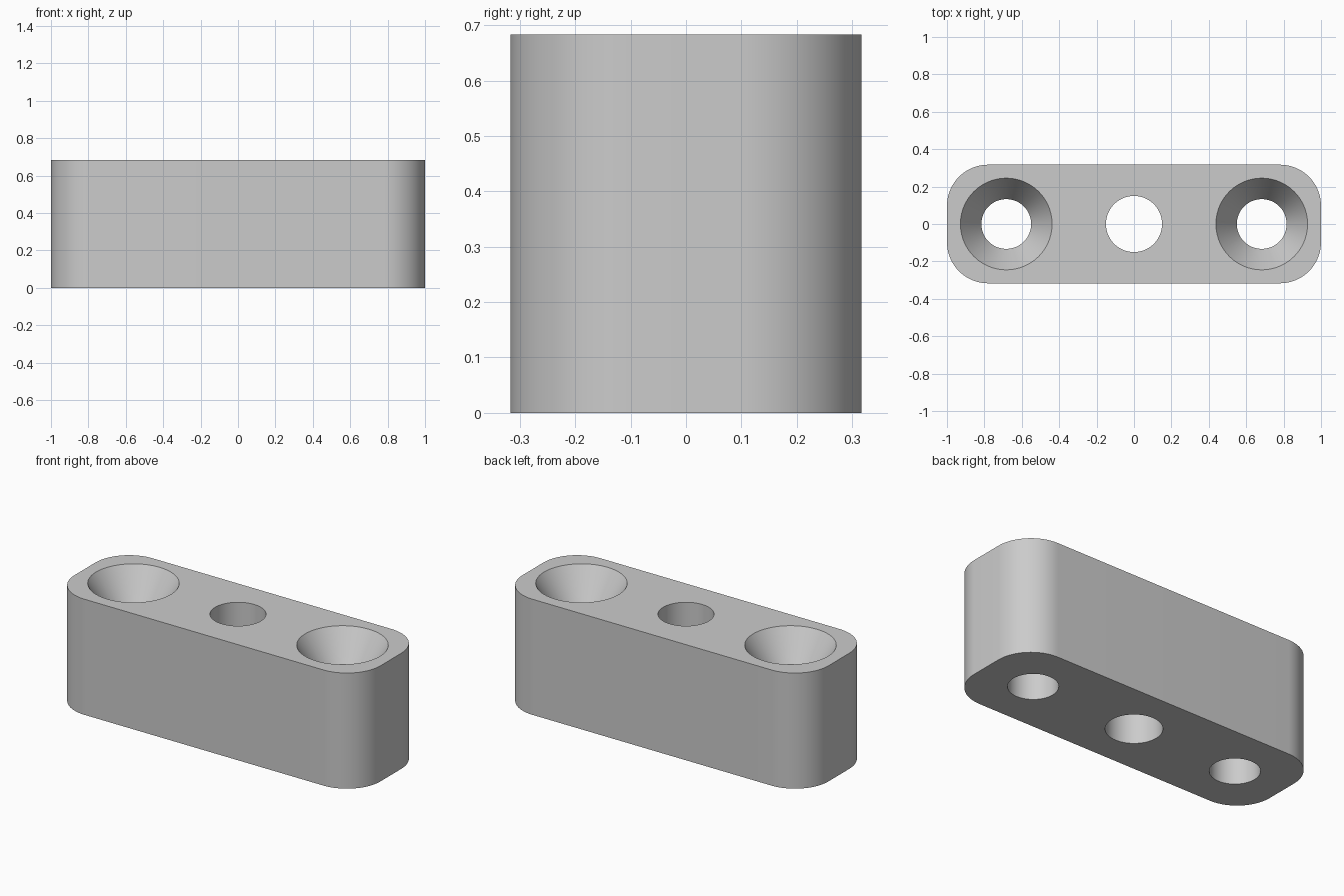
import bpy, bmesh
from math import pi, cos, sin

HALF_X, HALF_Y, HEIGHT, CORNER = 1.0, 0.317, 0.683, 0.22
HOLE_X, DEPTH = 0.683, 0.175

old = bpy.data.objects.get("Cube")
if old:
    bpy.data.objects.remove(old, do_unlink=True)

# Plain grey material
grey = bpy.data.materials.new("light_grey")
grey.use_nodes = True
colour = (0.6, 0.6, 0.6, 1)
grey.diffuse_color = colour
grey.node_tree.nodes["Principled BSDF"].inputs["Base Color"].default_value = colour


def make_object(name, rings):
    """Closed solid from stacked rings of equal point count."""
    bm = bmesh.new()
    loops = [[bm.verts.new(p) for p in ring] for ring in rings]
    n = len(loops[0])
    for low, high in zip(loops, loops[1:]):
        for i in range(n):
            j = (i + 1) % n
            bm.faces.new((low[i], low[j], high[j], high[i]))
    bm.faces.new(reversed(loops[0]))
    bm.faces.new(loops[-1])
    mesh = bpy.data.meshes.new(name)
    bm.to_mesh(mesh)
    bm.free()
    mesh.materials.append(grey)
    obj = bpy.data.objects.new(name, mesh)
    bpy.context.collection.objects.link(obj)
    return obj


def circle(x, radius, z, n=96):
    return [(x + radius * cos(2 * pi * i / n), radius * sin(2 * pi * i / n), z)
            for i in range(n)]


def rounded_rectangle(z, steps=20):
    points = []
    for k, (sx, sy) in enumerate([(1, 1), (-1, 1), (-1, -1), (1, -1)]):
        for i in range(steps + 1):
            a = (k + i / steps) * pi / 2
            points.append((sx * (HALF_X - CORNER) + CORNER * cos(a),
                           sy * (HALF_Y - CORNER) + CORNER * sin(a), z))
    return points


# Rounded block
block = make_object("spacer_block", [rounded_rectangle(0), rounded_rectangle(HEIGHT)])

# Hole cutters: a plain centre bore and two countersunk end bores
flare = (0.245 - 0.133) / DEPTH
cutters = [make_object("centre_bore_cutter",
                       [circle(0, 0.15, -0.1), circle(0, 0.15, HEIGHT + 0.1)])]
for side, x in (("left", HOLE_X), ("right", -HOLE_X)):
    cutters.append(make_object(side + "_bore_cutter", [
        circle(x, 0.133, -0.1),
        circle(x, 0.133, HEIGHT - DEPTH),
        circle(x, 0.245 + 0.05 * flare, HEIGHT + 0.05)]))

bpy.context.view_layer.objects.active = block
block.select_set(True)
for cutter in cutters:
    cut = block.modifiers.new(cutter.name, 'BOOLEAN')
    cut.object = cutter
    cut.operation = 'DIFFERENCE'
    cut.solver = 'EXACT'
    bpy.ops.object.modifier_apply(modifier=cut.name)
for cutter in cutters:
    bpy.data.objects.remove(cutter, do_unlink=True)

# Smooth walls with crisp rims
bpy.ops.object.select_all(action='DESELECT')
block.select_set(True)
bpy.ops.object.shade_smooth_by_angle(angle=pi / 7)
